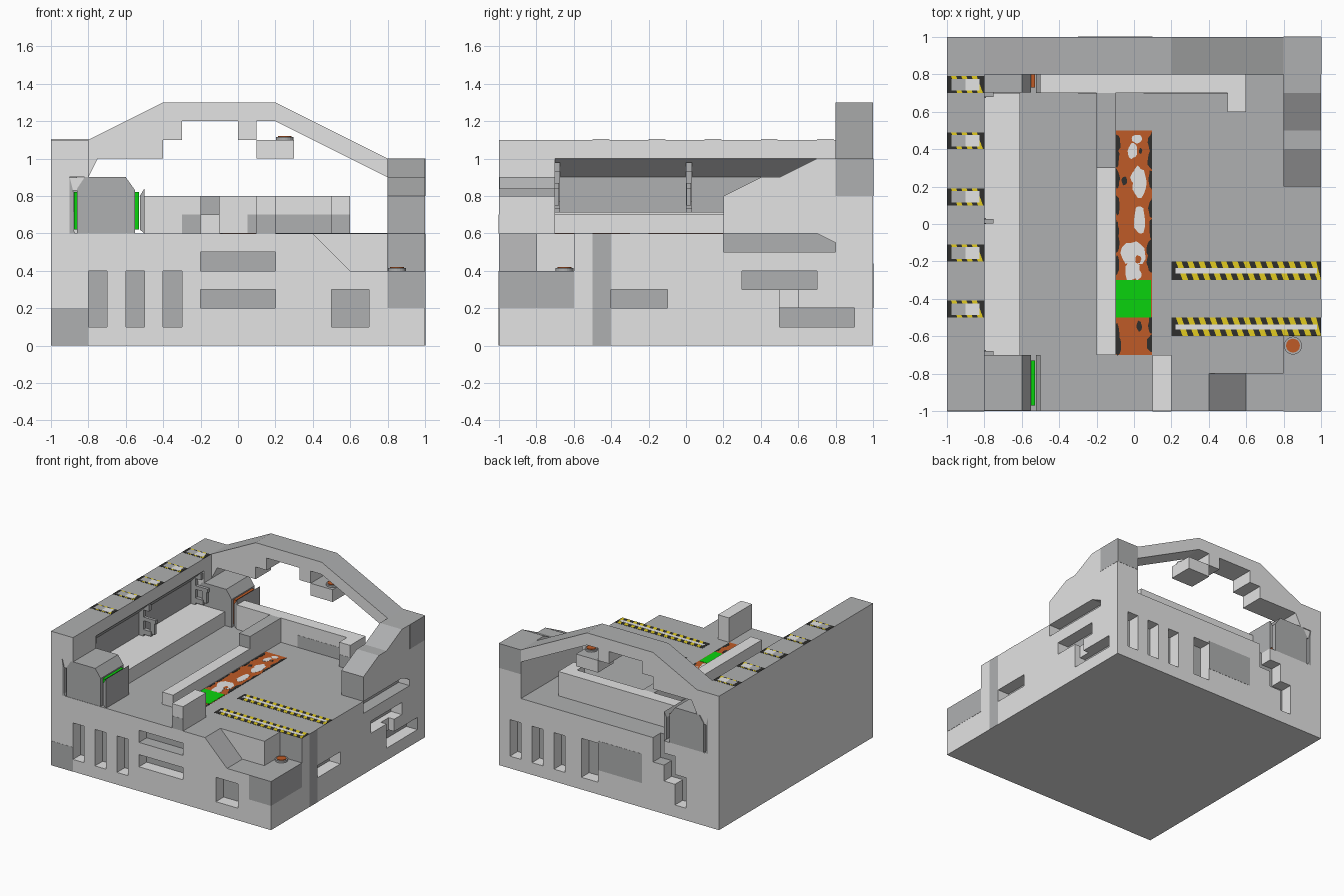
import bpy, bmesh, math, random

if "Cube" in bpy.data.objects:
    bpy.data.objects.remove(bpy.data.objects["Cube"])
random.seed(4)

def mat(name, r, g, b):
    m = bpy.data.materials.new(name)
    m.diffuse_color = (r, g, b, 1)
    m.use_nodes = True
    m.node_tree.nodes["Principled BSDF"].inputs["Base Color"].default_value = m.diffuse_color
    return m

LIGHT = mat("light_grey", .77, .77, .77)
MID = mat("mid_grey", .43, .435, .44)
BLACK = mat("black", .028, .028, .026)
YELLOW = mat("yellow", .76, .6, .015)
RUST = mat("rust_orange", .52, .105, .02)
GREEN = mat("green", .003, .65, .004)

def build(name, prisms, mats, rule=None):
    """Each prism is (profile, axis, start, end); profile is in the other two axes."""
    bm = bmesh.new()
    for pts, ax, a, b in prisms:
        def put(p, t):
            v = list(p)
            v.insert(ax, t)
            return bm.verts.new(v)
        lo, hi = [put(p, a) for p in pts], [put(p, b) for p in pts]
        bm.faces.new(lo)
        bm.faces.new(hi)
        for i in range(len(pts)):
            j = (i + 1) % len(pts)
            bm.faces.new((lo[i], lo[j], hi[j], hi[i]))
    bmesh.ops.recalc_face_normals(bm, faces=bm.faces)
    me = bpy.data.meshes.new(name)
    bm.to_mesh(me)
    bm.free()
    ob = bpy.data.objects.new(name, me)
    bpy.context.collection.objects.link(ob)
    for m in mats if isinstance(mats, list) else [mats]:
        me.materials.append(m)
    if rule:
        paint(ob, rule)
    return ob

def paint(ob, rule):
    for p in ob.data.polygons:
        p.material_index = rule(p.normal, p.center)

def bx(x0, x1, y0, y1, z0, z1):
    return ([(x0, y0), (x1, y0), (x1, y1), (x0, y1)], 2, z0, z1)

def box(name, dims, mats, rule=None):
    return build(name, [bx(*dims)], mats, rule)

TWO = [LIGHT, MID]
tops = lambda n, c: int(n.z > .3)

# Base block with corner notch and wall recesses
base = box("base_block", (-1, 1, -1, 1, 0, .6), TWO)
cuts = [([(.35, .65), (.6, .4), (1.1, .4), (1.1, .65)], 1, -1.1, -.8),
        bx(.8, 1.1, -1.1, -.6, .4, .7)]
for x0, x1, z0, z1 in [(-.8, -.7, .1, .4), (-.6, -.5, .1, .4), (-.4, -.3, .1, .4),
                       (-.2, .2, .4, .5), (-.2, .2, .2, .3), (.5, .7, .1, .3)]:
    cuts.append(bx(x0, x1, -1.1, -.9, z0, z1))            # front
for x0, x1, z0, z1 in [(.8, .9, .1, .4), (.6, .7, .1, .4), (.4, .5, .1, .4), (.1, .25, .1, .42),
                       (-.5, -.4, .4, .65), (-.6, -.5, .27, .5), (-.7, -.6, .1, .35)]:
    cuts.append(bx(x0, x1, .9, 1.1, z0, z1))              # back
for y0, y1, z0, z1, d in [(.3, .7, .3, .4, .9), (.5, .9, .1, .2, .9), (.5, .6, .15, .35, .95),
                          (-.4, -.1, .2, .3, .9)]:
    cuts.append(bx(d, 1.1, y0, y1, z0, z1))               # right
cuts.append(([(.2, .5), (.8, .5), (.8, .55), (.7, .599), (.2, .599)], 0, .9, 1.1))
bpy.context.view_layer.objects.active = base
for c in cuts:
    tool = build("cutter", [c], TWO)
    mod = base.modifiers.new("cut", 'BOOLEAN')
    mod.operation, mod.solver, mod.object = 'DIFFERENCE', 'EXACT', tool
    bpy.ops.object.modifier_apply(modifier=mod.name)
    bpy.data.objects.remove(tool)

def base_rule(n, c):
    if n.z > .3:
        return int(c.z > .38)
    back = abs(abs(c.y) - .9) < .01 and abs(n.y) > .9
    side = abs(c.x - .9) < .01 and n.x > .9
    wall = abs(c.y + .6) < .01 and n.y < -.9
    return int(back or side or wall)
paint(base, base_rule)

# Darker painted panels on the base
T = .0015
build("painted_panels", [
    bx(-1, -.8, -1 - T, -1, 0, .2), bx(.8, 1, -1 - T, -1, .2, .4),
    bx(1, 1 + T, -1, -.6, .2, .4), bx(1, 1 + T, -.5, -.4, 0, .6),
    bx(-.3, .1, 1, 1 + T, .2, .44)], MID)

# Left wall with hollow inner side, closed at the ends
build("left_wall", [([(-1, .6), (-.9, .6), (-.9, .9), (-.8, 1), (-.8, 1.1), (-1, 1.1)], 1, -1, 1)],
      TWO, lambda n, c: int(n.z > .3 or (c.x > -.91 and c.z < .97 and n.x > .3)))
for y in (-1, .7):
    build("wall_end_fill", [([(-.9, .9), (-.8, .9), (-.8, 1)], 1, y, y + .3)], LIGHT)

# Bench and wall brackets
box("bench", (-.9, -.61, -.7, .7, .6, .715), LIGHT)
for y in (-.69, .015, .69):
    build("wall_bracket", [
        bx(-.9, -.86, y - .016, y + .016, .715, .94), bx(-.86, -.79, y - .016, y + .016, .73, .77),
        bx(-.86, -.75, y - .012, y + .012, .84, .87), bx(-.86, -.81, y - .016, y + .016, .93, .98),
        bx(-.8, -.76, y - .012, y + .012, .75, .86)], MID)

# Machine end caps with coloured light strips
for y, col in ((-1, GREEN), (.7, RUST)):
    build("end_cap", [([(-.86, .6), (-.86, .84), (-.82, .9), (-.6, .9), (-.55, .83), (-.55, .6)],
                       1, y + .003, y + .3)], MID)
    box("cap_shoulder", (-.9, -.82, y + .006, y + .294, .83, .899), LIGHT)
    build("light_strips", [bx(-.878, -.86, y + .03, y + .27, .62, .82),
                           bx(-.55, -.528, y + .03, y + .27, .62, .82)], col)
    build("cap_flanges", [
        ([(-.9, .6), (-.9, .9), (-.88, .82), (-.88, .62), (-.87, .6)], 1, y, y + .3),
        ([(-.5, .6), (-.5, .84), (-.525, .8), (-.525, .62)], 1, y, y + .3)], MID)

# Back arch with stepped underside
build("back_arch", [([(-.8, .9), (-.75, 1), (-.4, 1), (-.4, 1.1), (-.3, 1.1), (-.3, 1.2), (0, 1.2),
                      (0, 1.1), (.1, 1.1), (.1, 1.2), (.2, 1.2), (.8, .9), (.8, 1), (.2, 1.3),
                      (-.4, 1.3), (-.8, 1.1)], 1, .8, 1)], TWO, tops)
box("hanging_block", (.1, .3, .8, 1, 1, 1.1), TWO, tops)

# Right back column with stepped slope and darker corner
build("right_column", [([(.2, .6), (.2, .8), (.4, .9), (.5, .9), (.7, 1), (1, 1), (1, .6)], 0, .8, 1)],
      TWO, lambda n, c: int(n.z > .3 or n.y < -.5))
build("column_corner_panels", [bx(1, 1 + T, .8, 1, .8, 1), bx(.8, 1, 1, 1 + T, .8, 1)], MID)

# Low walls and blocks on the deck
build("rear_low_wall", [bx(-.5, .5, .7, .8, .6, .8), bx(.5, .6, .6, .8, .6, .8)], LIGHT)
build("rear_wall_band", [bx(-.3, -.2, .7 - T, .7, .6, .7), bx(.05, .5, .7 - T, .7, .6, .7),
                         bx(.5, .6, .6 - T, .6, .6, .7)], MID)
box("centre_rail", (-.2, -.1, -.7, .3, .6, .7), LIGHT)
box("centre_rail_block", (-.2, -.1, .3, .7, .6, .8), TWO,
    lambda n, c: int(n.z > .5 or n.y < -.5))
box("front_block", (.1, .2, -1, -.7, .6, .8), LIGHT)
box("front_block_band", (.1, .2, -1 - T, -1, .6, .7), MID)

# Rusty floor panel with worn patches and green pad
box("rust_panel", (-.095, .095, -.7, .5, .6, .601), RUST)
box("green_pad", (-.095, .09, -.5, -.3, .6, .603), GREEN)

def blob(x, y, rx, ry, top=.002):
    pts = []
    for i in range(14):
        a, k = i * math.tau / 14, random.uniform(.85, 1.15)
        pts.append((max(-.095, min(.095, x + rx * k * math.cos(a))), y + ry * k * math.sin(a)))
    return (pts, 2, .6, .6 + top)

build("worn_patches", [blob(.018, .455, .028, .025), blob(-.008, .39, .025, .04), blob(.03, .225, .038, .08),
                       blob(0, .25, .02, .03, .0021), blob(.03, .02, .03, .08), blob(0, -.155, .064, .065),
                       blob(-.01, -.25, .04, .055, .0021), blob(.02, -.27, .02, .03, .0022)], LIGHT)
build("worn_edges", [blob(s * .095, random.uniform(-.02, .02) + y, random.uniform(.014, .028), .05, .0015 + .0001 * k)
                     for s in (-1, 1) for k, y in enumerate((-.64, -.56, -.22, -.12, -.02, .1, .24, .34, .44))]
      + [blob(-.052, .23, .014, .022), blob(.028, -.545, .014, .027), blob(.035, .39, .009, .015)], BLACK)
build("worn_rust_spot", [blob(.022, -.19, .016, .022, .0026)], RUST)

# Hazard stripes: black plate, slanted yellow bars, inner plates
def hazard(name, x0, x1, y0, y1, z, period, margin, inner):
    box(name + "_black", (x0, x1, y0, y1, z, z + .001), BLACK)
    bars, x, w, s = [], x0 - period, period * .5, -period * .6
    clip = lambda v: max(x0, min(x1, v))
    while x < x1 + period:
        q = [(clip(x), y0), (clip(x + w), y0), (clip(x + w + s), y1), (clip(x + s), y1)]
        if q[1][0] - q[0][0] > .002 and q[2][0] - q[3][0] > .002:
            bars.append((q, 2, z + .001, z + .0018))
        x += period
    build(name + "_yellow", bars, YELLOW)
    for a, b, m in inner:
        box(name + "_inner", (a, b, y0 + margin, y1 - margin, z, z + .0026), m)

for y in (-.3, -.6):
    hazard("deck_hazard", .2, 1, y, y + .1, .6, .06, .036, [(.222, .978, LIGHT)])
for i in range(5):
    y = -.5 + .3 * i
    hazard("wall_hazard", -1, -.8, y, y + .09, 1.1, .055, .014, [(-.975, -.9, MID), (-.9, -.825, LIGHT)])

# Round buttons
def ring(x, y, r, z0, z1):
    return ([(x + r * math.cos(i * math.tau / 20), y + r * math.sin(i * math.tau / 20))
             for i in range(20)], 2, z0, z1)
for x, y, z in ((.85, -.65, .4), (.25, .87, 1.1)):
    build("button_rim", [ring(x, y, .048, z, z + .015)], MID)
    build("button_top", [ring(x, y, .037, z + .015, z + .02)], RUST)
